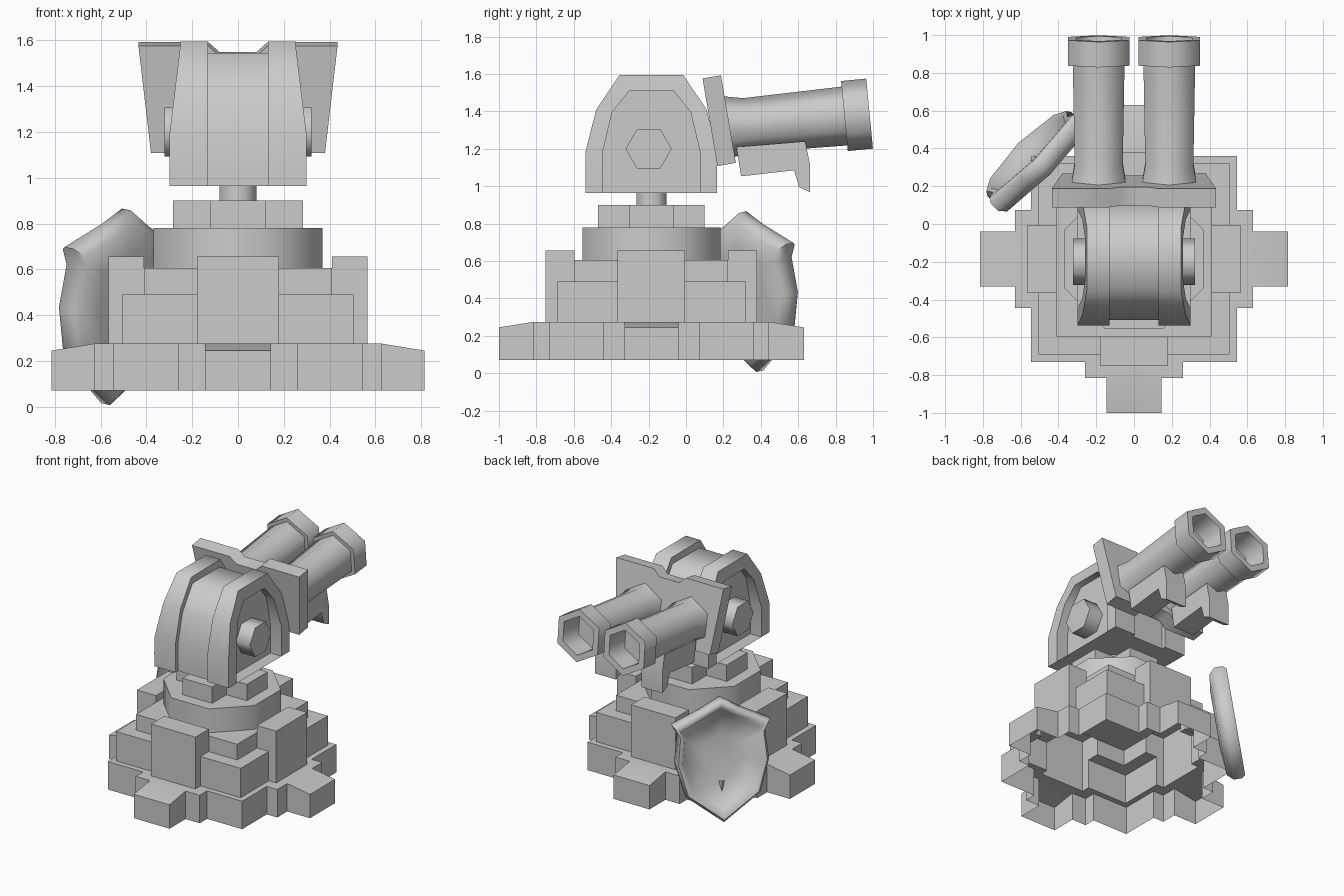
import bpy, bmesh, math
from mathutils import Matrix, Vector

cube = bpy.data.objects.get("Cube")
if cube:
    bpy.data.objects.remove(cube, do_unlink=True)

grey = bpy.data.materials.new("plain_grey")
grey.use_nodes = True
grey.diffuse_color = (0.6, 0.6, 0.6, 1)
bsdf = grey.node_tree.nodes["Principled BSDF"]
bsdf.inputs["Base Color"].default_value = (0.6, 0.6, 0.6, 1)
bsdf.inputs["Roughness"].default_value = 0.8

CY = -0.185                      # centre of the turret in y


def finish(name, bm):
    """Clean the mesh, add it to the scene and shade it."""
    bmesh.ops.remove_doubles(bm, verts=bm.verts, dist=0.0005)
    bmesh.ops.recalc_face_normals(bm, faces=bm.faces)
    mesh = bpy.data.meshes.new(name)
    bm.to_mesh(mesh)
    bm.free()
    mesh.materials.append(grey)
    obj = bpy.data.objects.new(name, mesh)
    bpy.context.collection.objects.link(obj)
    bpy.ops.object.select_all(action="DESELECT")
    bpy.context.view_layer.objects.active = obj
    obj.select_set(True)
    bpy.ops.object.shade_smooth_by_angle(angle=math.radians(62))
    return obj


def loft(name, loops, cap_start=True, cap_end=True, matrix=Matrix()):
    """Skin a row of matching closed loops."""
    bm = bmesh.new()
    rings = [[bm.verts.new(matrix @ Vector(p)) for p in loop] for loop in loops]
    n = len(rings[0])
    for a, b in zip(rings, rings[1:]):
        for i in range(n):
            j = (i + 1) % n
            bm.faces.new((a[i], a[j], b[j], b[i]))
    if cap_start:
        bm.faces.new(rings[0][::-1])
    if cap_end:
        bm.faces.new(rings[-1])
    return finish(name, bm)


def turned(name, sides, profile, matrix, phase=0.0, cap_start=True):
    """Low-sided turned part from (height, radius) steps."""
    angles = [math.tau * i / sides + phase for i in range(sides)]
    loops = [[(r * math.cos(a), r * math.sin(a), t) for a in angles] for t, r in profile]
    return loft(name, loops, cap_start, True, matrix)


def terrace(name, levels, floor):
    """Hollow stepped block, alike on all four sides.
    Each level is (inner reach, outer reach, half width, height)."""
    steps = sorted({v for lv in levels for v in lv[:3] if v > 0})
    steps.append(steps[-1] + 0.1)
    line = [-s for s in reversed(steps)] + [0] + steps

    def height(i, j):
        u, v = (abs(line[k] + line[k + 1]) / 2 for k in (i, j))
        tops = [h for lo, hi, w, h in levels
                if (lo < u < hi and v < w) or (lo < v < hi and u < w)]
        return max(tops, default=floor)

    bm = bmesh.new()

    def quad(*pts):
        bm.faces.new([bm.verts.new((x, y + CY, z)) for x, y, z in pts])

    cells = range(len(line) - 2)
    for i in cells:
        for j in cells:
            x0, x1, y0, y1 = line[i], line[i + 1], line[j], line[j + 1]
            h, hx, hy = height(i, j), height(i + 1, j), height(i, j + 1)
            if h > floor:
                quad((x0, y0, h), (x1, y0, h), (x1, y1, h), (x0, y1, h))
            if h != hx:
                quad((x1, y0, h), (x1, y1, h), (x1, y1, hx), (x1, y0, hx))
            if h != hy:
                quad((x0, y1, h), (x1, y1, h), (x1, y1, hy), (x0, y1, hy))
    # the ends of the long feet slope down
    for v in bm.verts:
        if max(abs(v.co.x), abs(v.co.y - CY)) > 0.7 and v.co.z > 0.2:
            v.co.z -= 0.03
    return finish(name, bm)


# Stepped base with feet and four buttresses
terrace("base", [
    (0, 0.545, 0.545, 0.275),
    (0, 0.63, 0.26, 0.275),
    (0, 0.815, 0.145, 0.275),
    (0, 0.505, 0.505, 0.49),
    (0, 0.41, 0.41, 0.605),
    (0.41, 0.565, 0.18, 0.655)], 0.07)

# Turntable, locking cross and neck
centre = Matrix.Translation((0, CY, 0))
turned("turntable", 8, [(0.6, 0.4), (0.78, 0.4)], centre, math.pi / 8)
terrace("locking_cross", [(0, 0.285, 0.12, 0.9)], 0.78)
turned("neck", 8, [(0.88, 0.087), (1.0, 0.087)], centre, math.pi / 8)

# Arched housing: one half profile, mirrored about the centre line
BOTTOM, TOP = 0.965, 1.595


def arch(half):
    return ([(CY - a, z) for a, z in half] + [(CY + a, z) for a, z in reversed(half)])


outer = arch([(0.352, BOTTOM), (0.352, 1.185), (0.295, 1.41), (0.17, TOP)])
inner = arch([(0.26, BOTTOM), (0.26, 1.185), (0.21, 1.395), (0.12, 1.508)])


def flare(z):
    """Side faces lean outward toward the bottom."""
    return 0.30 - 0.05 * max(0, (z - 1.185) / (TOP - 1.185))


core = [(CY + (y - CY) * 0.92, BOTTOM + (z - BOTTOM) * 0.92) for y, z in outer]
loft("housing_core", [[(x, y, z) for y, z in core] for x in (-0.14, 0.14)])

tilt = Matrix.Rotation(math.radians(5.5), 4, "X")
aim = Matrix.Rotation(math.radians(-90), 4, "X")

# Underslung grip outline (y, z)
grip = [(0.27, 1.21), (0.294, 1.053), (0.578, 1.085), (0.605, 0.995),
        (0.663, 0.968), (0.663, 1.117), (0.637, 1.24)]

for side, s in (("left", 1), ("right", -1)):
    loft(side + "_housing_rib", [
        [(s * 0.13, y, z) for y, z in outer],
        [(s * flare(z), y, z) for y, z in outer],
        [(s * flare(z), y, z) for y, z in inner],
        [(s * 0.21, y, z) for y, z in inner]])

    # Hexagonal pivot bolt on the side panel
    pivot = Matrix.Translation((0, -0.2, 1.2)) @ Matrix.Rotation(s * math.pi / 2, 4, "Y")
    turned(side + "_pivot_bolt", 6, [(0.2, 0.123), (0.322, 0.123)], pivot, math.pi / 2)

    # Six-sided barrel with a collar and a hollow mouth
    place = Matrix.Translation((s * 0.187, 0.2, 1.313)) @ tilt @ aim
    turned(side + "_barrel", 6, [
        (0, 0.17), (0.12, 0.147), (0.65, 0.158), (0.65, 0.188),
        (0.785, 0.188), (0.785, 0.138), (0.62, 0.125)], place, math.pi / 2)

    loft(side + "_grip", [[(s * 0.187 + d, y, z) for y, z in grip]
                          for d in (-0.085, 0.085)])

# Tilted gun plate with notches in the middle of both edges
half = [(0.08, 0.19), (0.13, 0.235), (0.435, 0.235),
        (0.38, -0.24), (0.13, -0.24), (0.09, -0.19)]
plate = half + [(-x, z) for x, z in reversed(half)]
lean = Matrix.Translation((0, 0.177, 1.353)) @ Matrix.Rotation(math.radians(9.6), 4, "X")
loft("gun_plate", [[(x, y, z) for x, z in plate] for y in (-0.05, 0.05)], matrix=lean)

# Dished shield leaning against the base, outline (across, up)
edge = [(0.12, 0.80), (0.33, 0.70), (0.295, 0.63), (0.315, 0.43), (0.25, 0.2)]
crest = [(0, 0.87)] + edge + [(0, 0.01)] + [(-u, v) for u, v in reversed(edge)]
MID = 0.43


def shield_loop(scale, depth):
    return [(u * scale, depth, MID + (v - MID) * scale) for u, v in crest]


# local y points outward from the base, local x runs along it
stand = (Matrix.Translation((-0.574, 0.39, 0.0))
         @ Matrix.Rotation(math.radians(45), 4, "Z")
         @ Matrix.Rotation(math.radians(8.6), 4, "X"))
loft("shield", [
    shield_loop(0.6, -0.075), shield_loop(0.9, -0.06), shield_loop(1, -0.02),
    shield_loop(1, 0.035), shield_loop(0.95, 0.06), shield_loop(0.86, 0.055),
    shield_loop(0.8, 0.01), shield_loop(0.4, -0.02)], matrix=stand)
